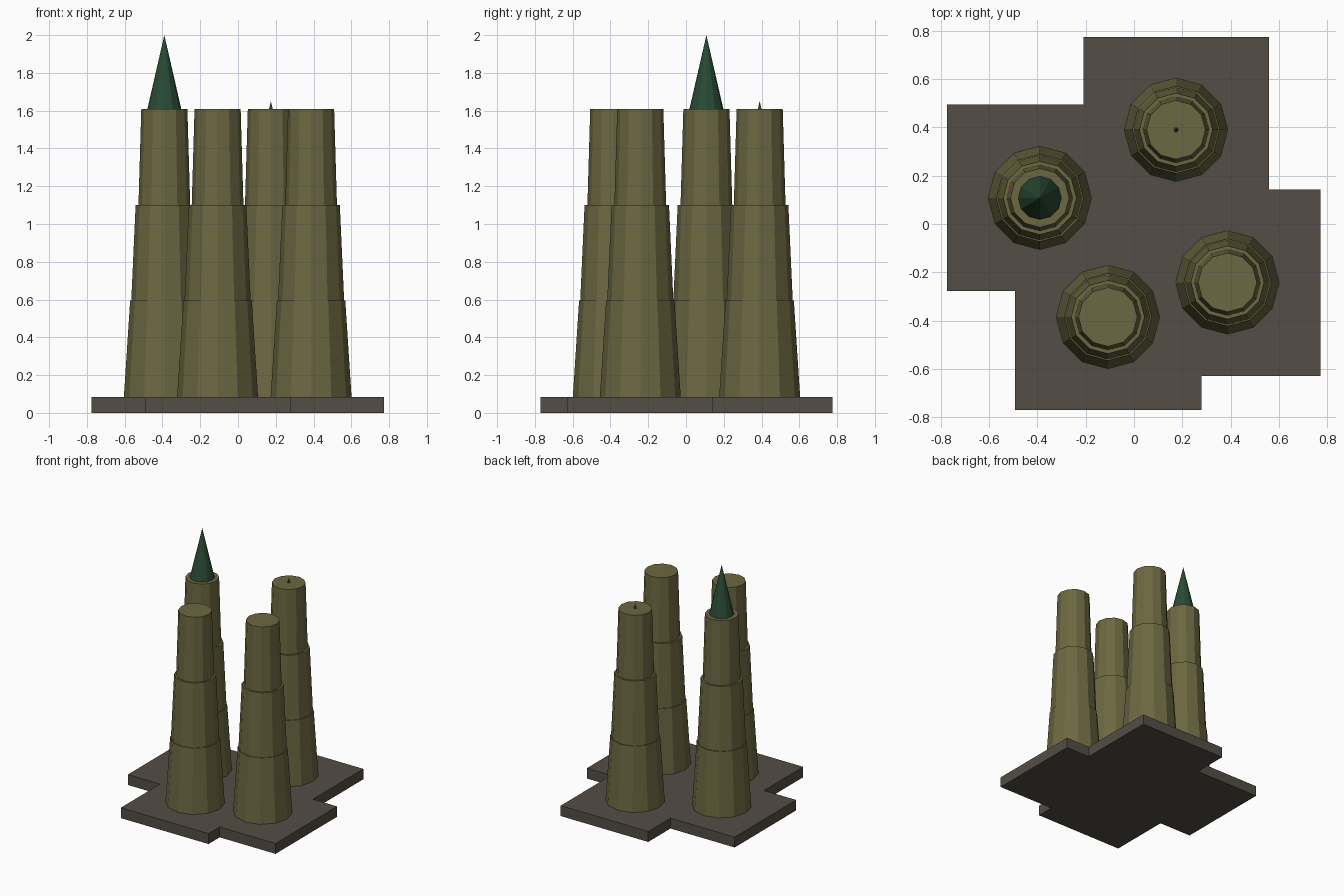
import bpy
import bmesh
import math

cube = bpy.data.objects.get("Cube")
if cube:
    bpy.data.objects.remove(cube, do_unlink=True)


def make_material(name, rgb):
    mat = bpy.data.materials.new(name)
    mat.use_nodes = True
    color = (*rgb, 1.0)
    mat.diffuse_color = color
    mat.node_tree.nodes["Principled BSDF"].inputs["Base Color"].default_value = color
    return mat


olive = make_material("olive stone", (0.150, 0.137, 0.054))
brown = make_material("brown paving", (0.088, 0.075, 0.060))
green = make_material("dark green roof", (0.022, 0.070, 0.034))


def finish(bm, name, mat):
    bmesh.ops.recalc_face_normals(bm, faces=bm.faces)
    mesh = bpy.data.meshes.new(name)
    bm.to_mesh(mesh)
    bm.free()
    mesh.materials.append(mat)
    obj = bpy.data.objects.new(name, mesh)
    bpy.context.collection.objects.link(obj)
    return obj


def lathe(name, mat, center, profile, sides=12):
    """Stack polygon rings of (radius, z); a zero radius makes a tip."""
    bm = bmesh.new()
    rings = []
    for radius, z in profile:
        count = sides if radius > 0 else 1
        rings.append([bm.verts.new((center[0] + radius * math.cos(math.tau * i / sides),
                                    center[1] + radius * math.sin(math.tau * i / sides), z))
                      for i in range(count)])
    for low, high in zip(rings, rings[1:]):
        for i in range(sides):
            j = (i + 1) % sides
            if len(high) == 1:
                bm.faces.new((low[i], low[j], high[0]))
            else:
                bm.faces.new((low[i], low[j], high[j], high[i]))
    bm.faces.new(rings[0])
    if len(rings[-1]) > 1:
        bm.faces.new(rings[-1])
    return finish(bm, name, mat)


# Stepped base slab, extruded from its outline
outline = [(-0.21, 0.775), (-0.21, 0.495), (-0.775, 0.495), (-0.775, -0.278),
           (-0.492, -0.278), (-0.492, -0.77), (0.28, -0.77), (0.28, -0.63),
           (0.772, -0.63), (0.772, 0.142), (0.56, 0.142), (0.56, 0.775)]
bm = bmesh.new()
slab = bm.faces.new([bm.verts.new((x, y, 0)) for x, y in outline])
top = bmesh.ops.extrude_face_region(bm, geom=[slab])["geom"]
bmesh.ops.translate(bm, vec=(0, 0, 0.083),
                    verts=[v for v in top if isinstance(v, bmesh.types.BMVert)])
finish(bm, "base_slab", brown)

# Four tapered towers, each with three tiers and narrow ledges
tower_profile = [(0.219, 0.01), (0.181, 0.595), (0.175, 0.595),
                 (0.152, 1.10), (0.137, 1.10), (0.122, 1.61)]
towers = {
    "left": (0.387, -0.242),
    "right": (-0.39, 0.108),
    "front": (-0.108, -0.385),
    "back": (0.174, 0.39),
}
for side, center in towers.items():
    lathe(side + "_tower", olive, center, tower_profile)

# Pointed roofs: one full spire and one barely showing tip
lathe("right_spire", green, towers["right"], [(0.094, 1.59), (0, 2.0)])
lathe("back_spire_tip", green, towers["back"], [(0.014, 1.59), (0, 1.65)])
